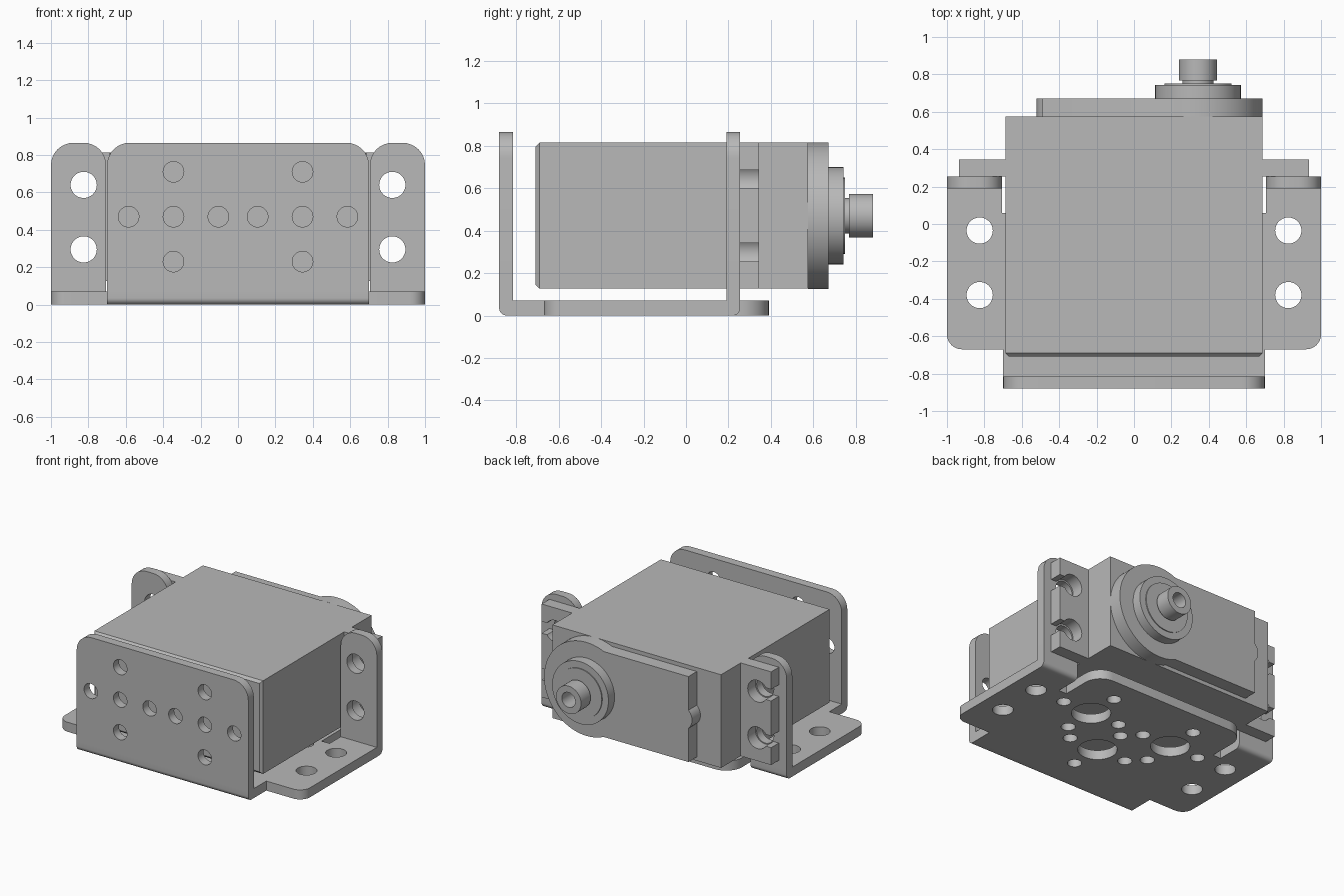
import bpy, bmesh
from math import sin, cos, pi, radians, acos
from mathutils import Vector

if "Cube" in bpy.data.objects:
    bpy.data.objects.remove(bpy.data.objects["Cube"])

grey = bpy.data.materials.new("plain_grey")
grey.use_nodes = True
colour = (0.48, 0.48, 0.48, 1)
grey.diffuse_color = colour
grey.node_tree.nodes["Principled BSDF"].inputs["Base Color"].default_value = colour

# Rotations that stand a flat outline up: drawn in xy, xz or yz
FLAT, FACING_Y, FACING_X = (0, 0, 0), (pi / 2, 0, 0), (pi / 2, 0, pi / 2)


def arc(cx, cy, r, start, end, steps=32):
    return [(cx + r * cos(start + (end - start) * i / steps),
             cy + r * sin(start + (end - start) * i / steps)) for i in range(steps + 1)]


def circle(cx, cy, r):
    return arc(cx, cy, r, 0, 2 * pi, 40)[:-1]


def rounded(corners):
    """Outline from (x, y, radius) right-angled corners."""
    out = []
    for i, (x, y, r) in enumerate(corners):
        p = Vector((x, y))
        if r == 0:
            out.append((x, y))
            continue
        u = (Vector(corners[i - 1][:2]) - p).normalized()
        v = (Vector(corners[(i + 1) % len(corners)][:2]) - p).normalized()
        c = p + (u + v) * r
        for k in range(9):
            t = pi / 2 * k / 8
            out.append(tuple(c - (v * cos(t) + u * sin(t)) * r))
    return out


def finish(name, mesh):
    obj = bpy.data.objects.new(name, mesh)
    bpy.context.collection.objects.link(obj)
    mesh.materials.clear()
    mesh.materials.append(grey)
    bpy.ops.object.select_all(action='DESELECT')
    obj.select_set(True)
    bpy.context.view_layer.objects.active = obj
    bpy.ops.object.shade_smooth_by_angle(angle=radians(30))
    return obj


def plate(name, outlines, low, high, turn):
    """Extrude an outline (with hole outlines after it) between two planes."""
    curve = bpy.data.curves.new(name, 'CURVE')
    curve.dimensions = '2D'
    curve.fill_mode = 'BOTH'
    curve.extrude = (high - low) / 2
    for outline in outlines:
        spline = curve.splines.new('POLY')
        spline.points.add(len(outline) - 1)
        for point, (x, y) in zip(spline.points, outline):
            point.co = (x, y, 0, 1)
        spline.use_cyclic_u = True
    temp = bpy.data.objects.new(name + "_outline", curve)
    mesh = bpy.data.meshes.new_from_object(temp)
    bpy.data.objects.remove(temp)
    bm = bmesh.new()
    bm.from_mesh(mesh)
    bmesh.ops.remove_doubles(bm, verts=bm.verts, dist=1e-5)
    bmesh.ops.recalc_face_normals(bm, faces=bm.faces)
    bm.to_mesh(mesh)
    bm.free()
    obj = finish(name, mesh)
    obj.rotation_euler = turn
    middle = (low + high) / 2
    obj.location[{FLAT: 2, FACING_Y: 1, FACING_X: 0}[turn]] = middle
    return obj


def cross_holes(cx, cy, reach, r):
    return [circle(cx + dx * reach, cy + dy * reach, r)
            for dx, dy in ((1, 0), (-1, 0), (0, 1), (0, -1))]


THICK, TOP, PITCH = 0.07, 0.865, 0.345
AXLE_X, AXLE_Z = 0.342, 0.47

# Bracket floor, with relief slots beside the rear tongue
half = [(0.7, -0.815, 0), (0.7, -0.67, 0), (1, -0.67, 0.08), (1, 0.19, 0),
        (0.705, 0.19, 0), (0.705, 0.06, 0), (0.64, 0.06, 0), (0.64, 0.39, 0.13)]
floor = [rounded(half + [(-x, y, r) for x, y, r in reversed(half)])]
for x, y in ((PITCH, -0.035), (-PITCH, -0.035), (0, -0.38)):
    floor.append(circle(x, y, 0.132))
    floor += cross_holes(x, y, 0.238, 0.048)
floor += [circle(s * 0.825, y, 0.07) for s in (1, -1) for y in (-0.035, -0.38)]
plate("bracket_floor", floor, 0, THICK, FLAT)

# Bracket front wall with its bend
wall = [rounded([(-0.7, THICK, 0), (0.7, THICK, 0), (0.7, TOP, 0.12), (-0.7, TOP, 0.12)])]
for s in (1, -1):
    wall.append(circle(s * PITCH, AXLE_Z, 0.055))
    wall += cross_holes(s * PITCH, AXLE_Z, 0.24, 0.055)
plate("bracket_front_wall", wall, -0.88, -0.815, FACING_Y)
bend = rounded([(-0.88, 0, 0.035), (-0.815, 0, 0), (-0.815, THICK, 0), (-0.88, THICK, 0)])
plate("bracket_front_bend", [bend], -0.7, 0.7, FACING_X)

for s, side in ((1, "left"), (-1, "right")):
    # Bracket ears with their bends
    ear = rounded([(s * 0.705, THICK, 0), (s, THICK, 0), (s, TOP, 0.12), (s * 0.705, TOP, 0.12)])
    holes = [circle(s * 0.825, z, 0.07) for z in (0.295, 0.64)]
    plate(side + "_bracket_ear", [ear] + holes, 0.19, 0.255, FACING_Y)
    bend = rounded([(0.19, 0, 0), (0.255, 0, 0.035), (0.255, THICK, 0), (0.19, THICK, 0)])
    plate(side + "_ear_bend", [bend], *sorted((s * 0.705, s)), FACING_X)

    # Motor mounting lugs with open keyhole slots
    lug = [(0.68, 0.127), (0.936, 0.127)]
    for z in (0.298, 0.642):
        lug.append((0.936, z - 0.043))
        lug += arc(0.825, z, 0.08, 2 * pi - 0.567, 0.567)
        lug.append((0.936, z + 0.043))
    lug += [(0.936, 0.814), (0.68, 0.814)]
    plate(side + "_mounting_lug", [[(s * x, z) for x, z in lug]], 0.255, 0.345, FACING_Y)

# Motor case: box with chamfered front edges
bm = bmesh.new()
bmesh.ops.create_cube(bm, size=1)
for v in bm.verts:
    v.co = (v.co.x * 1.376, v.co.y * 1.282 - 0.067, v.co.z * 0.687 + 0.4705)
front = [e for e in bm.edges if all(v.co.y < -0.5 for v in e.verts)]
bmesh.ops.bevel(bm, geom=front, offset=0.018, segments=1, affect='EDGES')
mesh = bpy.data.meshes.new("motor_case")
bm.to_mesh(mesh)
bm.free()
finish("motor_case", mesh)

# Gear cover: round end, straight body and a small bump at the far end
tall = 0.315
spread = pi - acos((0.345 ** 2 - tall ** 2) ** 0.5 / 0.345)
cover = arc(AXLE_X, AXLE_Z, 0.345, -spread, spread, 48)
cover.append((-0.49, AXLE_Z + tall))
cover += arc(-0.43, AXLE_Z, 0.09, pi - 0.84, pi + 0.84, 12)
cover.append((-0.49, AXLE_Z - tall))
plate("gear_cover", [cover], 0.574, 0.672, FACING_Y)

# Output bosses and hollow shaft, stacked along the axle
for name, r, bore, low, high in (("output_boss", 0.23, 0, 0.672, 0.743),
                                 ("output_collar", 0.18, 0, 0.743, 0.75),
                                 ("shaft_neck", 0.083, 0.055, 0.75, 0.768),
                                 ("output_shaft", 0.102, 0.055, 0.768, 0.88)):
    rings = [circle(AXLE_X, AXLE_Z, radius) for radius in (r, bore) if radius]
    plate(name, rings, low, high, FACING_Y)
